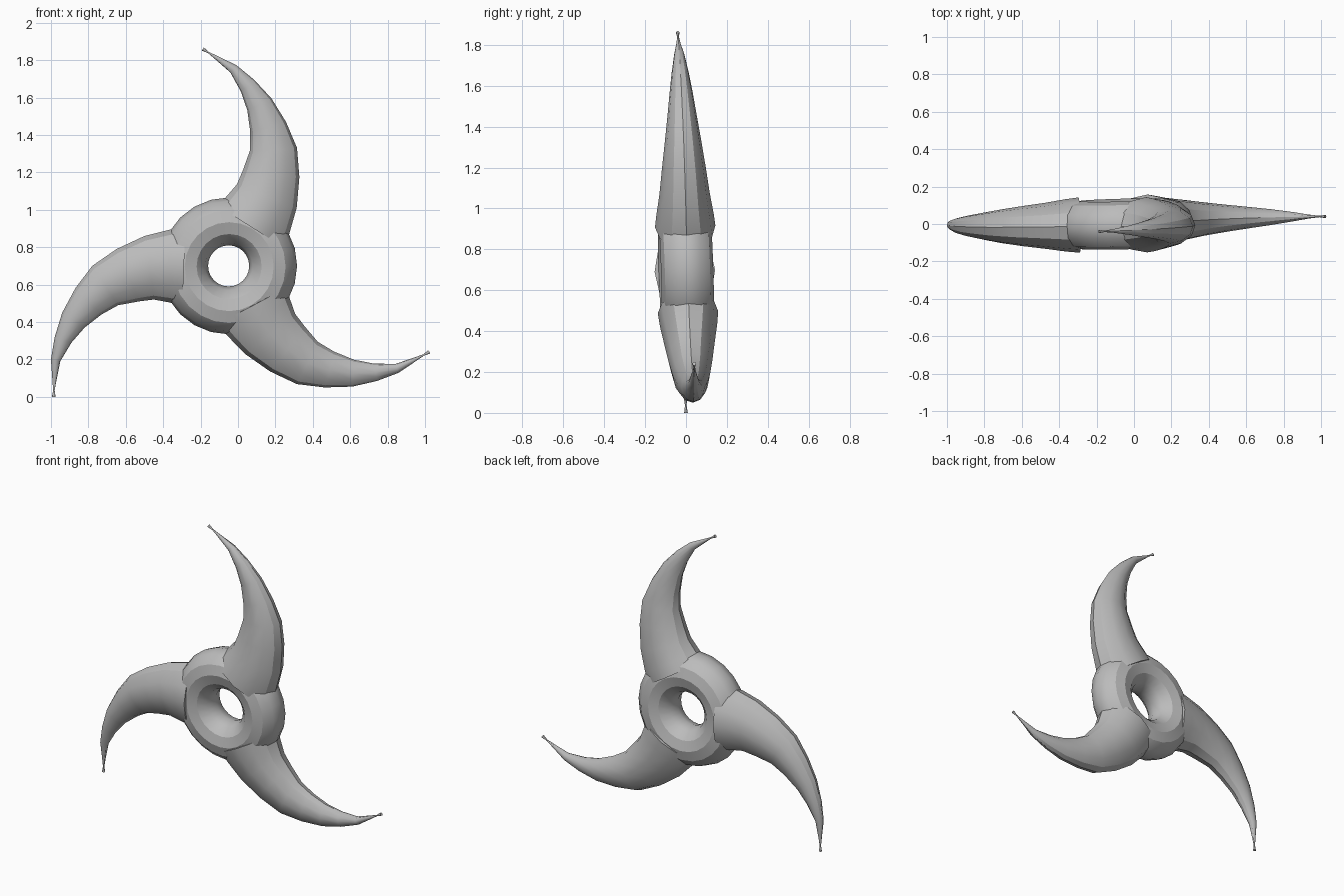
import bpy, bmesh
from math import sin, cos, pi, radians
from mathutils import Vector, Matrix, Euler

cube = bpy.data.objects.get("Cube")
if cube:
    bpy.data.objects.remove(cube)

steel = bpy.data.materials.new("grey_steel")
steel.use_nodes = True
steel.diffuse_color = (0.5, 0.5, 0.5, 1)
steel.node_tree.nodes["Principled BSDF"].inputs["Base Color"].default_value = (0.5, 0.5, 0.5, 1)

HUB = Vector((-0.05, 0, 0.70))
LEAN = Euler((0.032, 0, 0.024)).to_matrix().to_4x4()
SIDES = 12


def finish(obj, angle):
    """Turn the part about the hub, lean it slightly and shade it."""
    place = Matrix.Translation(HUB) @ LEAN @ Matrix.Rotation(angle, 4, "Y")
    obj.data.transform(place)
    obj.data.materials.append(steel)
    bpy.ops.object.select_all(action="DESELECT")
    obj.select_set(True)
    bpy.context.view_layer.objects.active = obj
    bpy.ops.object.shade_smooth_by_angle(angle=radians(30))


# Blade stations: outer edge x z, inner edge x z, half thickness
STATIONS = [
    (-0.285, 0.90, -0.30, 0.49, 0.148),
    (-0.36, 0.895, -0.37, 0.505, 0.14),
    (-0.50, 0.86, -0.45, 0.52, 0.123),
    (-0.65, 0.79, -0.53, 0.51, 0.108),
    (-0.78, 0.70, -0.64, 0.49, 0.09),
    (-0.87, 0.58, -0.73, 0.44, 0.073),
    (-0.94, 0.45, -0.82, 0.37, 0.057),
    (-0.98, 0.32, -0.89, 0.29, 0.042),
    (-1.00, 0.20, -0.95, 0.19, 0.025),
    (-0.993, 0.10, -0.97, 0.09, 0.01),
    (-0.988, 0.035, -0.98, 0.035, 0.004),
    (-0.995, 0.0, -0.975, 0.0, 0.009),
]


def blade(name, angle):
    """Loft elliptical rings along the curved horn."""
    bm = bmesh.new()
    rings = []
    for ox, oz, ix, iz, thick in STATIONS:
        outer, inner = Vector((ox, 0, oz)) - HUB, Vector((ix, 0, iz)) - HUB
        mid, half = (outer + inner) / 2, (outer - inner) / 2
        turns = [2 * pi * i / SIDES for i in range(SIDES)]
        rings.append([bm.verts.new(mid + half * cos(t) + Vector((0, thick * sin(t), 0)))
                      for t in turns])
    for a, b in zip(rings, rings[1:]):
        for i in range(SIDES):
            j = (i + 1) % SIDES
            bm.faces.new((a[i], a[j], b[j], b[i]))
    bm.faces.new(rings[0])
    bm.faces.new(rings[-1])
    bmesh.ops.recalc_face_normals(bm, faces=bm.faces)
    mesh = bpy.data.meshes.new(name)
    bm.to_mesh(mesh)
    bm.free()
    obj = bpy.data.objects.new(name, mesh)
    bpy.context.collection.objects.link(obj)
    finish(obj, angle)


# Central ring, its hole running front to back
bpy.ops.mesh.primitive_torus_add(major_segments=24, minor_segments=12,
                                 major_radius=0.238, minor_radius=0.128)
ring = bpy.context.object
ring.name = "hub_ring"
ring.data.transform(Matrix.Rotation(pi / 2, 4, "X"))
finish(ring, 0)

# Three identical curved blades
for k, name in enumerate(("right_blade", "top_blade", "left_blade")):
    blade(name, k * 2 * pi / 3)
